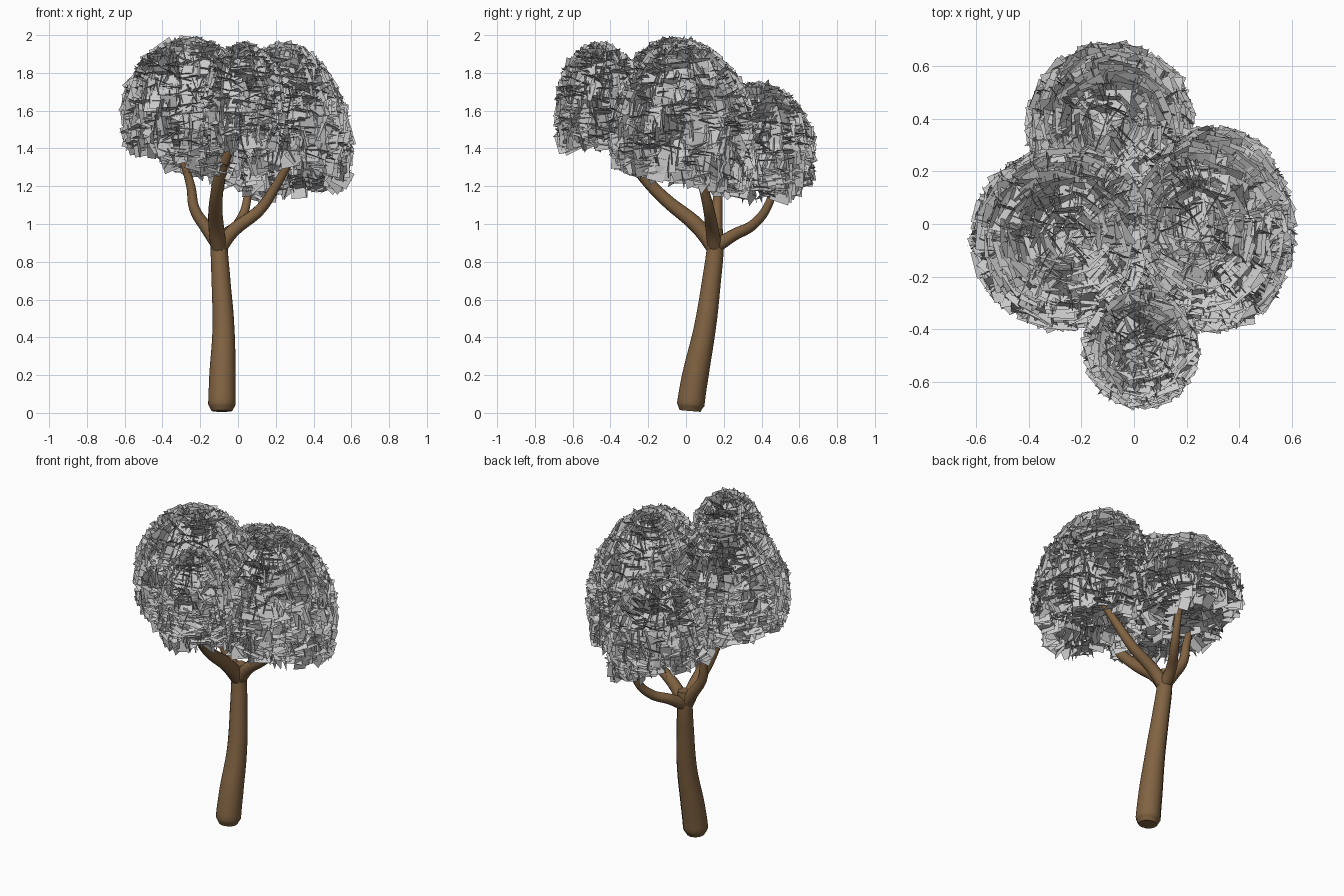
import bpy, math, random
from mathutils import Vector

if "Cube" in bpy.data.objects:
    bpy.data.objects.remove(bpy.data.objects["Cube"])

random.seed(4)
bark = bpy.data.materials.new("bark")
bark.diffuse_color = (0.22, 0.125, 0.055, 1)
bark.use_nodes = True
bark.node_tree.nodes["Principled BSDF"].inputs["Base Color"].default_value = bark.diffuse_color


def limb(name, pts):
    """Smooth tapering tube through (x, y, z, radius) points."""
    cu = bpy.data.curves.new(name, 'CURVE')
    cu.dimensions = '3D'
    cu.bevel_depth = 1.0
    cu.bevel_resolution = 4
    cu.resolution_u = 6
    cu.use_fill_caps = True
    s = cu.splines.new('BEZIER')
    s.radius_interpolation = 'LINEAR'
    s.bezier_points.add(len(pts) - 1)
    for p, (x, y, z, r) in zip(s.bezier_points, pts):
        p.co = (x, y, z)
        p.radius = r
        p.handle_left_type = p.handle_right_type = 'AUTO'
    ob = bpy.data.objects.new(name, cu)
    bpy.context.collection.objects.link(ob)
    bpy.ops.object.select_all(action='DESELECT')
    ob.select_set(True)
    bpy.context.view_layer.objects.active = ob
    bpy.ops.object.convert(target='MESH')
    ob = bpy.context.object
    ob.data.materials.clear()
    ob.data.materials.append(bark)
    bpy.ops.object.shade_smooth_by_angle(angle=math.radians(50))


def canopy(name, c, rad, rim, step, lean=0.0):
    """Umbrella dome of leaf cards standing on edge; rim = (height, x slope, y slope)."""
    c = Vector(c)
    verts, faces = [], []
    mean = sum(rad) / 3
    rows = int(math.pi * mean / step)
    for i in range(rows):
        row = math.pi * (i + 0.5) / rows
        count = max(3, int(2 * math.pi * mean * (math.sin(row) if row < 1.57 else 1) / step))
        for j in range(count):
            th = row + random.uniform(-0.5, 0.5) * math.pi / rows
            ph = 2 * math.pi * (j + 0.5 * (i % 2) + random.uniform(-0.3, 0.3)) / count
            # below the equator the walls drop almost straight
            ring = math.sin(th) if th < math.pi / 2 else 0.6 + 0.4 * math.sin(th)
            cz = math.cos(th)
            p = c + Vector((ring * math.cos(ph) * rad[0] + lean * max(cz, 0),
                            ring * math.sin(ph) * rad[1], cz * rad[2]))
            if p.z < rim[0] + rim[1] * (p.x - c.x) + rim[2] * (p.y - c.y):
                continue
            # leave out leaves buried deep in a neighbouring dome
            if any(n2 != name and sum(((p[k] - c2[k]) / r2[k]) ** 2 for k in range(3)) < 0.45
                   for n2, c2, r2, *_ in DOMES):
                continue
            n = Vector((ring * math.cos(ph) / rad[0], ring * math.sin(ph) / rad[1],
                        (cz if cz > 0 else 0.3 * cz) / rad[2])).normalized()
            u = Vector((-math.sin(ph), math.cos(ph), 0))
            v = n.cross(u).normalized()
            pick = random.random()
            t1, t2 = random.gauss(0, 0.22), random.gauss(0, 0.25)
            if pick < 0.5:        # standing along the ring
                a, b, d = u + t1 * v, n + t2 * v, 0.042
            elif pick < 0.85:     # standing along the meridian
                a, b, d = v + t1 * u, n + t2 * u, 0.042
            else:                 # lying on the dome
                a, b, d = u + t1 * n, v + t2 * n, 0.025
            h = random.uniform(0.04, 0.053)
            a, b = a.normalized() * h, b.normalized() * h
            s = random.gauss(0, 0.25)
            a, b = (a * math.cos(s) + b * math.sin(s), b * math.cos(s) - a * math.sin(s))
            p = p - n * (d + random.uniform(-0.008, 0.012))
            k = len(verts)
            verts += [p - a - b, p + a - b, p + a + b, p - a + b]
            faces.append((k, k + 1, k + 2, k + 3))
    me = bpy.data.meshes.new(name)
    me.from_pydata(verts, [], faces)
    bpy.context.collection.objects.link(bpy.data.objects.new(name, me))


# Leaning trunk with rounded foot
limb("trunk", [(-0.085, 0.022, 0.01, 0.055), (-0.085, 0.025, 0.045, 0.073),
               (-0.082, 0.05, 0.2, 0.07), (-0.077, 0.1, 0.45, 0.058),
               (-0.09, 0.135, 0.7, 0.05), (-0.1, 0.155, 0.88, 0.045),
               (-0.1, 0.155, 0.97, 0.04)])

# Four branches fanning into the canopies
limb("left_branch", [(-0.1, 0.155, 0.88, 0.036), (-0.16, 0.16, 0.97, 0.034),
                     (-0.23, 0.165, 1.08, 0.028), (-0.25, 0.17, 1.2, 0.024),
                     (-0.29, 0.16, 1.33, 0.018)])
limb("front_branch", [(-0.1, 0.155, 0.87, 0.044), (-0.115, 0.07, 0.98, 0.042),
                      (-0.115, -0.12, 1.14, 0.034), (-0.09, -0.24, 1.27, 0.03),
                      (-0.03, -0.34, 1.43, 0.02)])
limb("right_branch", [(-0.1, 0.155, 0.87, 0.04), (-0.03, 0.14, 0.96, 0.036),
                      (0.12, 0.12, 1.08, 0.03), (0.2, 0.09, 1.2, 0.025),
                      (0.29, 0.04, 1.36, 0.018)])
limb("back_branch", [(-0.1, 0.155, 0.88, 0.038), (-0.07, 0.25, 0.94, 0.032),
                     (0.0, 0.36, 1.0, 0.027), (0.045, 0.44, 1.11, 0.022),
                     (0.05, 0.48, 1.28, 0.018)])

# Leaf card canopies: name, centre, radii, rim, spacing, lean
DOMES = [
    ("left_canopy", (-0.26, -0.05, 1.57), (0.35, 0.34, 0.41), (1.32, -0.25, 0), 0.032),
    ("right_canopy", (0.3, -0.02, 1.46), (0.3, 0.38, 0.49), (1.24, 0, -0.2), 0.032, -0.06),
    ("front_canopy", (0.03, -0.46, 1.62), (0.21, 0.23, 0.33), (1.42, 0, 0), 0.029),
    ("back_canopy", (-0.09, 0.38, 1.36), (0.31, 0.3, 0.38), (1.23, -0.3, 0), 0.032),
]
for dome in DOMES:
    canopy(*dome)
